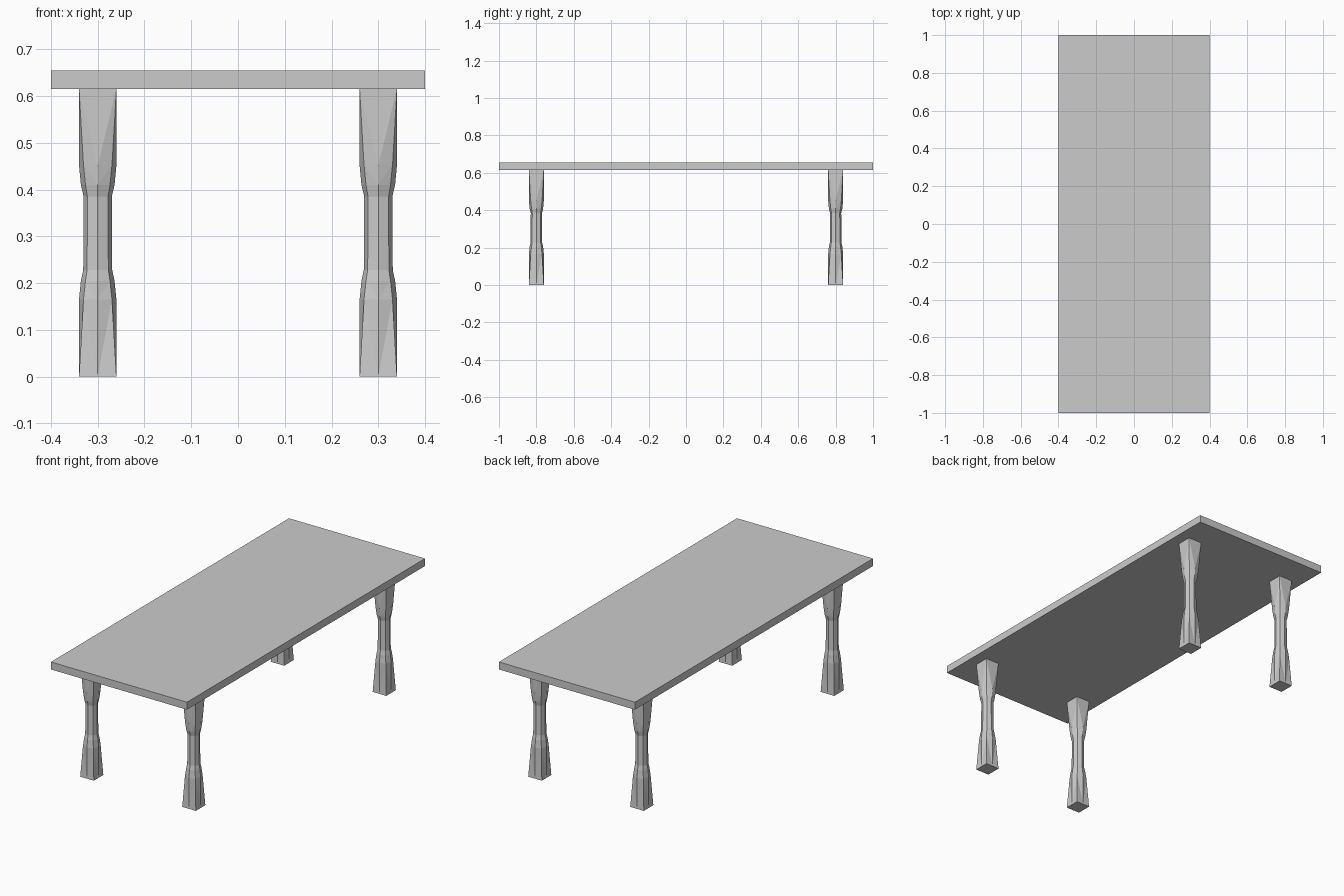
import bpy, bmesh
from math import sin, cos, pi

if "Cube" in bpy.data.objects:
    bpy.data.objects.remove(bpy.data.objects["Cube"])

# Tabletop slab
bpy.ops.mesh.primitive_cube_add(size=1, location=(0, 0, 0.635))
top = bpy.context.object
top.name = "tabletop"
top.scale = (0.8, 2.0, 0.04)
bpy.ops.object.transform_apply(location=False, rotation=False, scale=True)

# Leg profile: height, radius across the faces, radius across the corners
PROFILE = [
    (0.0, 0.04, 0.04 * 2 ** 0.5),      # square foot
    (0.165, 0.04, 0.043),              # foot chamfered into an octagon
    (0.205, 0.036, 0.037),
    (0.228, 0.031, 0.032),             # slim turned shaft
    (0.385, 0.030, 0.031),
    (0.41, 0.036, 0.037),
    (0.452, 0.04, 0.043),
    (0.616, 0.04, 0.04 * 2 ** 0.5),    # square head under the top
]


def make_leg_mesh():
    bm = bmesh.new()
    rings = []
    for z, flat, corner in PROFILE:
        ring = []
        for i in range(8):
            r = corner if i % 2 else flat
            ring.append(bm.verts.new((r * cos(i * pi / 4), r * sin(i * pi / 4), z)))
        rings.append(ring)
    for a, b in zip(rings, rings[1:]):
        for i in range(8):
            j = (i + 1) % 8
            # Triangles run from each corner so the chamfers stay crisp
            if i % 2:
                bm.faces.new((a[i], a[j], b[i]))
                bm.faces.new((a[j], b[j], b[i]))
            else:
                bm.faces.new((a[i], a[j], b[j]))
                bm.faces.new((a[i], b[j], b[i]))
    bm.faces.new(rings[0][::-1])
    bm.faces.new(rings[-1])
    bmesh.ops.recalc_face_normals(bm, faces=bm.faces)
    mesh = bpy.data.meshes.new("leg")
    bm.to_mesh(mesh)
    bm.free()
    return mesh


# Four matching legs
leg_mesh = make_leg_mesh()
for y, end in ((-0.8, "front"), (0.8, "back")):
    for x, side in ((-0.3, "left"), (0.3, "right")):
        leg = bpy.data.objects.new(f"{end}_{side}_leg", leg_mesh)
        leg.location = (x, y, 0)
        bpy.context.collection.objects.link(leg)
